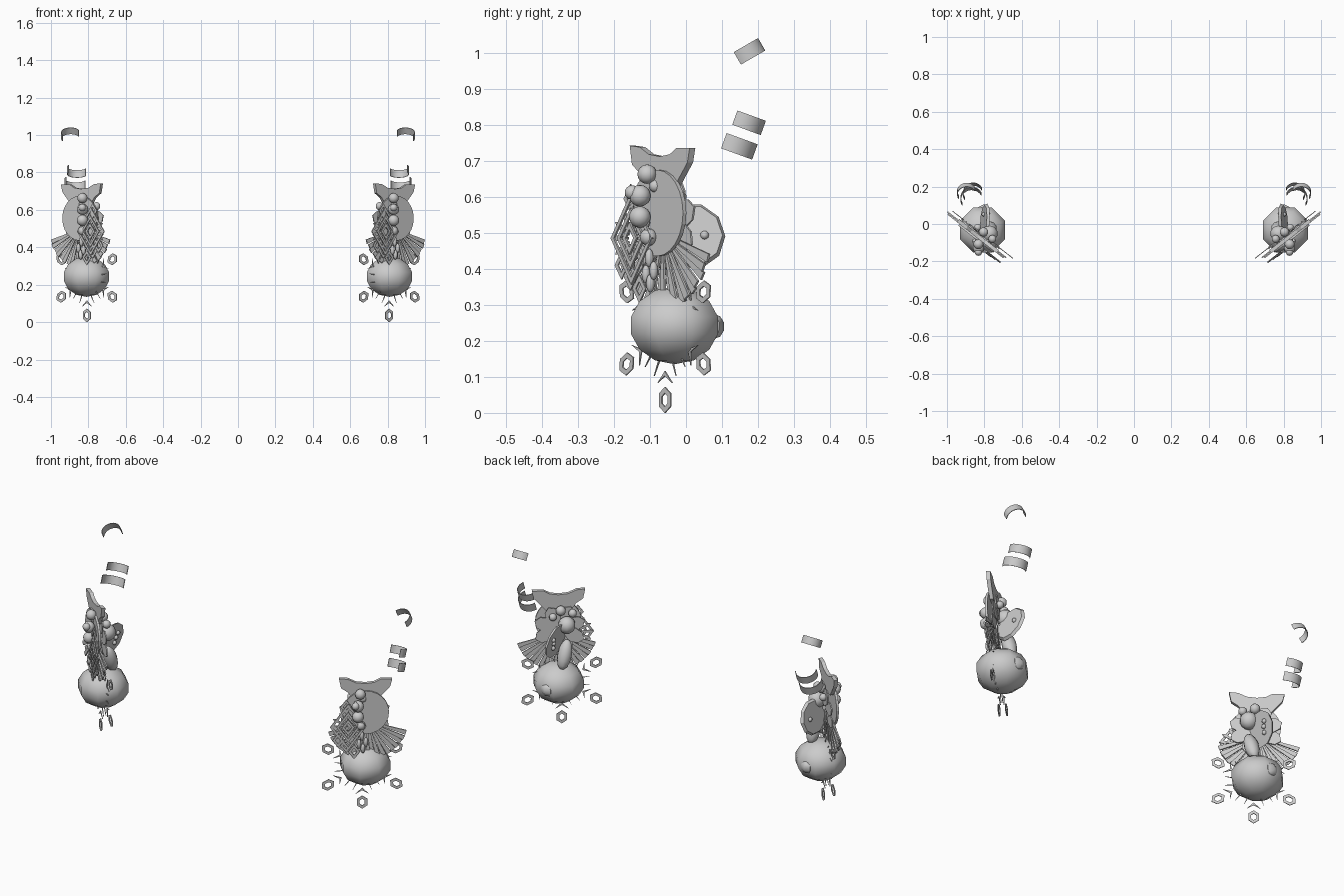
import bpy, bmesh, math
from mathutils import Vector, Matrix

if "Cube" in bpy.data.objects:
    bpy.data.objects.remove(bpy.data.objects["Cube"])

grey = bpy.data.materials.new("plain grey")
grey.diffuse_color = (0.6, 0.6, 0.6, 1)
grey.use_nodes = True
grey.node_tree.nodes["Principled BSDF"].inputs["Base Color"].default_value = grey.diffuse_color

# Local frame of one ornament: u along its face, n outward, z up
A = math.radians(38)
U = Vector((math.cos(A), math.sin(A), 0))
N = Vector((math.sin(A), -math.cos(A), 0))
O = Vector((0.838, -0.07, 0))


def W(u, n, z):
    return O + U * u + N * n + Vector((0, 0, z))


def finish(name, bm, smooth=False):
    """Make the object and mirror it to the other side."""
    bmesh.ops.recalc_face_normals(bm, faces=bm.faces)
    me = bpy.data.meshes.new(name)
    bm.to_mesh(me)
    bm.free()
    me.materials.append(grey)
    ob = bpy.data.objects.new(name, me)
    bpy.context.collection.objects.link(ob)
    if smooth:
        bpy.context.view_layer.objects.active = ob
        ob.select_set(True)
        bpy.ops.object.shade_smooth_by_angle(angle=math.radians(50))
        ob.select_set(False)
    m = ob.modifiers.new("mirror", 'MIRROR')
    m.use_mirror_merge = False


def plate(bm, pts, n, t=0.004):
    """Flat plate from (u, z) points."""
    f = [bm.verts.new(W(u, n + t / 2, z)) for u, z in pts]
    b = [bm.verts.new(W(u, n - t / 2, z)) for u, z in pts]
    bm.faces.new(f)
    bm.faces.new(b[::-1])
    k = len(pts)
    for i in range(k):
        j = (i + 1) % k
        bm.faces.new((f[i], b[i], b[j], f[j]))


def frame(bm, outer, inner, n, t=0.004):
    """Flat closed frame between two outlines of equal length."""
    k = len(outer)
    for i in range(k):
        j = (i + 1) % k
        plate(bm, [outer[i], outer[j], inner[j], inner[i]], n, t)


def polar(cu, cz, ang, r, side=0):
    """Point at distance r along an angle, shifted sideways."""
    c, s = math.cos(ang), math.sin(ang)
    return (cu + r * c - side * s, cz + r * s + side * c)


def ball(bm, co, size, seg=12, rings=8, rot=Matrix()):
    m = Matrix.Translation(co) @ rot @ Matrix.Diagonal((*size, 1))
    bmesh.ops.create_uvsphere(bm, u_segments=seg, v_segments=rings, radius=1, matrix=m)


# Round body with a small nub at the back
bm = bmesh.new()
ball(bm, (0.81, -0.032, 0.243), (0.134, 0.134, 0.108), 8, 7,
     Matrix.Rotation(math.radians(22.5), 4, 'Z'))
finish("body", bm, True)
bm = bmesh.new()
ball(bm, (0.803, 0.077, 0.24), (0.035, 0.03, 0.035), 6, 5)
finish("body_nub", bm, True)

# Snowflake: six arms with a hexagon, a chevron and spikes between
bm = bmesh.new()
SU, SZ, SN = -0.016, 0.236, -0.028
for k in range(6):
    a = math.radians(90 + 60 * k)
    P = lambda r, s: polar(SU, SZ, a, r, s)
    hexa = lambda h, w: [P(0.2 + h, 0), P(0.2 + h / 2, w), P(0.2 - h / 2, w),
                         P(0.2 - h, 0), P(0.2 - h / 2, -w), P(0.2 + h / 2, -w)]
    frame(bm, hexa(0.036, 0.026), hexa(0.019, 0.013), SN)
    for s in (1, -1):
        plate(bm, [P(0.12, 0), P(0.153, 0.033 * s), P(0.133, 0)], SN)
        plate(bm, [P(0.0, 0), P(0.07, 0.012 * s), P(0.09, 0)], SN)
    b = a + math.radians(30)
    for s in (-0.015, 0.015):
        plate(bm, [polar(SU, SZ, b, 0.05, s), polar(SU, SZ, b, 0.14, s * 1.6),
                   polar(SU, SZ, b, 0.05, s + 0.01)], SN)
finish("snowflake", bm)

# Pleated skirt of tapering strips
bm = bmesh.new()
for k in range(19):
    a = math.radians(-161 + 142 * k / 18)
    n = -0.008 + 0.008 * (k % 2)
    P = lambda r, s: polar(0.01, 0.497, a, r, s)
    plate(bm, [P(0.05, -0.004), P(0.206, -0.012), P(0.206, 0.012), P(0.05, 0.004)], n, 0.007)
finish("pleated_skirt", bm)

# Oval face plate
bm = bmesh.new()
plate(bm, [(0.118 * math.cos(t), 0.555 + 0.12 * math.sin(t))
           for t in [math.tau * i / 24 for i in range(24)]], 0.008, 0.012)
finish("oval_plate", bm)

# Two-pointed crest at the top
bm = bmesh.new()
crest = [(-0.135, 0.742), (-0.09, 0.738), (-0.05, 0.718), (0, 0.712), (0.045, 0.718),
         (0.075, 0.735), (0.135, 0.735), (0.125, 0.695), (0.09, 0.655), (0.06, 0.62),
         (-0.06, 0.62), (-0.09, 0.665), (-0.125, 0.69)]
plate(bm, crest, -0.006, 0.02)
finish("crest", bm)

# Diamond lattice on the front side
bm = bmesh.new()
LU, LZ = -0.09, 0.485
dia = lambda w, h: [(LU + w, LZ), (LU, LZ + h), (LU - w, LZ), (LU, LZ - h)]
for i, w in enumerate((0.092, 0.06, 0.032)):
    frame(bm, dia(w, w * 1.4), dia(w - 0.014, (w - 0.014) * 1.4), 0.032 + 0.003 * i, 0.006)
for k in range(12):
    a = math.tau * k / 12
    P = lambda r, s: polar(LU, LZ, a, r, s)
    plate(bm, [P(0.02, -0.003), P(0.075, -0.008), P(0.09, 0), P(0.075, 0.008), P(0.02, 0.003)], 0.028)
for u, z in ((-0.1, 0.595), (-0.1, 0.38), (-0.14, 0.41), (-0.06, 0.345)):
    out = [(u, z + 0.04), (u + 0.03, z), (u, z - 0.04), (u - 0.03, z)]
    frame(bm, out, [(u + (p - u) * .5, z + (q - z) * .5) for p, q in out], 0.028)
finish("diamond_lattice", bm)

# Column of beads
bm = bmesh.new()
for y, z, r in ((-0.108, 0.663, 0.027), (-0.128, 0.603, 0.03), (-0.128, 0.544, 0.03),
                (-0.104, 0.488, 0.024), (-0.15, 0.612, 0.02), (-0.085, 0.63, 0.018)):
    ball(bm, (0.832, y, z), (r, r, r))
finish("bead_column", bm, True)

# Small drops under the beads
bm = bmesh.new()
for u, z in ((-0.02, 0.43), (0.0, 0.395), (-0.035, 0.385), (-0.015, 0.36)):
    ball(bm, W(u, 0.025, z), (0.012, 0.012, 0.026), 8, 6)
finish("drops", bm, True)

# Pointed leaves behind the face
bm = bmesh.new()
for i, d in enumerate((-25, 20, 65, 115, 160, 205, 250)):
    a = math.radians(d)
    P = lambda r, s: polar(-0.005, 0.525, a, r, s)
    plate(bm, [P(0.01, 0), P(0.07, 0.04), P(0.115, 0.03), P(0.135, 0),
               P(0.115, -0.03), P(0.07, -0.04)], -0.019 - 0.005 * (i % 3), 0.006)
finish("back_leaves", bm)

# Shallow dish at the back with small beads on it
bm = bmesh.new()
turn = Matrix.Rotation(math.radians(4), 4, 'Z') @ Matrix.Rotation(math.radians(78), 4, 'Y')
dish = Matrix.Translation((0.798, 0.016, 0.492)) @ turn
bmesh.ops.create_cone(bm, cap_ends=True, segments=10, radius1=0.094, radius2=0.085,
                      depth=0.014, matrix=dish)
finish("back_dish", bm)
bm = bmesh.new()
for x, y in ((0.0, 0.03), (-0.025, 0.04), (0.03, 0.025)):
    ball(bm, dish @ Vector((x, y, -0.01)), (0.012, 0.012, 0.012), 8, 6)
ball(bm, dish @ Vector((0, 0.035, 0.008)), (0.012, 0.012, 0.012), 8, 6)
finish("dish_beads", bm, True)

# Long rounded pod and berries at the back
bm = bmesh.new()
ball(bm, (0.77, -0.028, 0.405), (0.038, 0.035, 0.08), 10, 8,
     Matrix.Rotation(math.radians(20), 4, 'X'))
finish("back_pod", bm, True)
bm = bmesh.new()
for u, n, z, r in ((-0.04, -0.055, 0.56, 0.045), (-0.01, -0.042, 0.635, 0.026),
                   (-0.07, -0.042, 0.62, 0.022), (0.03, -0.042, 0.6, 0.02)):
    ball(bm, W(u, n, z), (r, r, r), 10, 7)
finish("back_berries", bm, True)


# Floating curled ribbon pieces
def ribbon(name, co, r, tilt, width):
    bm = bmesh.new()
    m = Matrix.Translation(co) @ Matrix.Rotation(math.radians(tilt), 4, 'X')
    prev = None
    for i in range(15):
        t = math.radians(-32 + 184 * i / 14)
        row = [bm.verts.new(m @ Vector((q * math.cos(t), q * math.sin(t), h)))
               for q, h in ((r, -width / 2), (r, width / 2),
                            (r - 0.003, width / 2), (r - 0.003, -width / 2))]
        if prev:
            for j in range(4):
                k = (j + 1) % 4
                bm.faces.new((prev[j], prev[k], row[k], row[j]))
        else:
            bm.faces.new(row)
        prev = row
    bm.faces.new(prev)
    finish(name, bm, True)


ribbon("ribbon_top", (0.895, 0.166, 0.998), 0.051, 30, 0.04)
ribbon("ribbon_middle", (0.86, 0.163, 0.81), 0.055, -20, 0.042)
ribbon("ribbon_lower", (0.868, 0.135, 0.745), 0.06, -20, 0.045)
